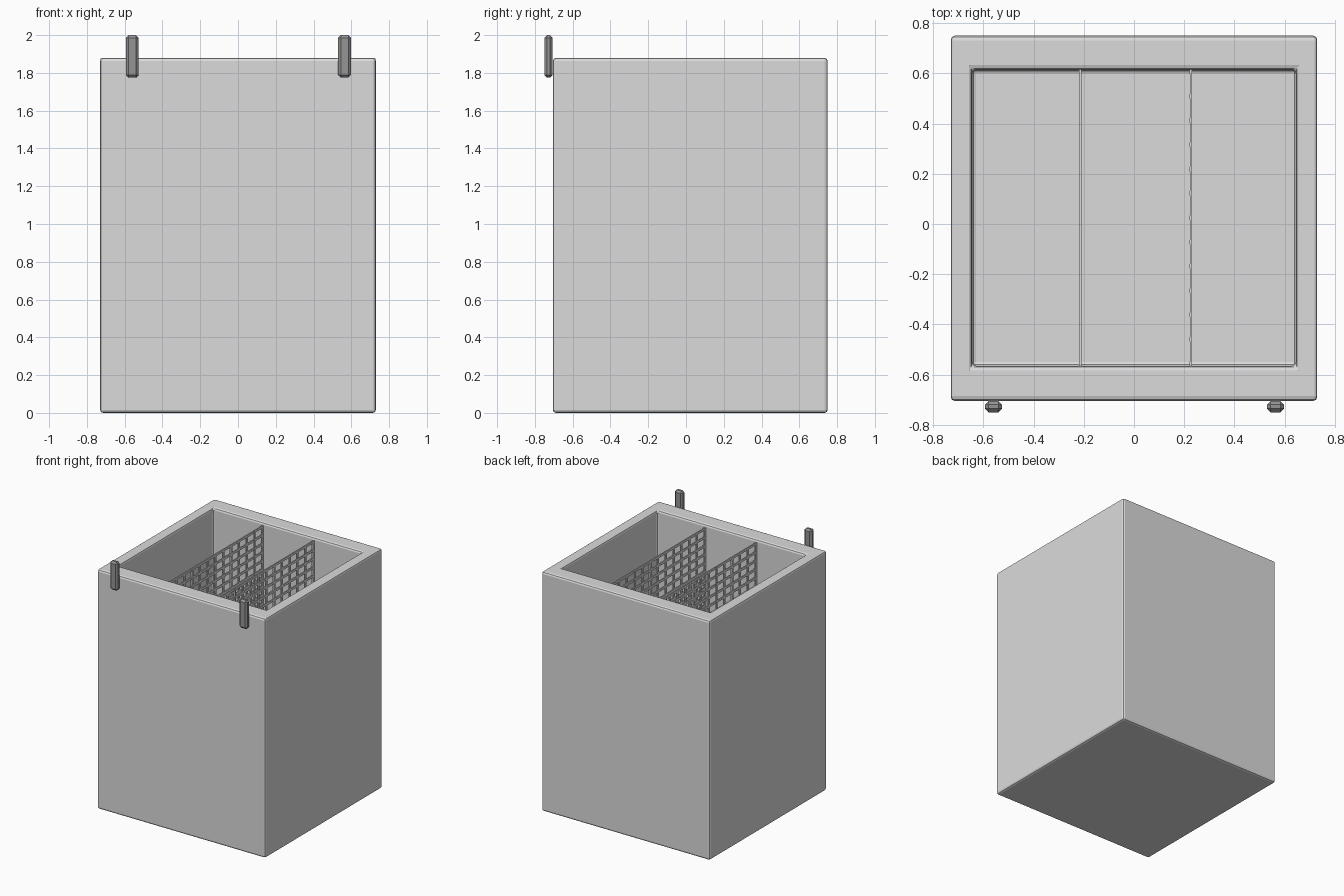
import bpy, bmesh

if "Cube" in bpy.data.objects:
    bpy.data.objects.remove(bpy.data.objects["Cube"])

def material(name, v):
    m = bpy.data.materials.new(name)
    m.diffuse_color = (v, v, v, 1)
    m.use_nodes = True
    m.node_tree.nodes["Principled BSDF"].inputs["Base Color"].default_value = m.diffuse_color
    return m

GREY = material("light grey", 0.71)
DARK = material("dark grey", 0.3)

def make(name, bm, mat):
    bmesh.ops.recalc_face_normals(bm, faces=bm.faces)
    me = bpy.data.meshes.new(name)
    bm.to_mesh(me)
    bm.free()
    me.materials.append(mat)
    ob = bpy.data.objects.new(name, me)
    bpy.context.collection.objects.link(ob)
    return ob

def bevel(ob, width, segments):
    b = ob.modifiers.new("bevel", 'BEVEL')
    b.width, b.segments = width, segments
    b.limit_method = 'ANGLE'

def box(bm, lo, hi):
    vs = bmesh.ops.create_cube(bm, size=1)['verts']
    for v in vs:
        for i in range(3):
            v.co[i] = lo[i] if v.co[i] < 0 else hi[i]

# hollow bin: outer and inner rings joined by walls, rim and two floors
def ring(bm, x0, x1, y0, y1, z):
    return [bm.verts.new((x, y, z)) for x, y in ((x0, y0), (x1, y0), (x1, y1), (x0, y1))]

bm = bmesh.new()
outer = (-0.73, 0.73, -0.705, 0.75)
inner = (-0.645, 0.645, -0.565, 0.615)
rings = [ring(bm, *outer, 0), ring(bm, *outer, 1.88), ring(bm, *inner, 1.88), ring(bm, *inner, 0.1)]
for a, b in zip(rings, rings[1:]):
    for i in range(4):
        j = (i + 1) % 4
        bm.faces.new((a[i], a[j], b[j], b[i]))
bm.faces.new(rings[0])
bm.faces.new(rings[3])
bevel(make("bin_body", bm, GREY), 0.016, 2)

# mesh dividers: crossing flat bars
Y0, Y1, Z0, Z1 = -0.565, 0.615, 0.1, 1.86
COLS, ROWS, BAR = 12, 26, 0.009
for n, x in enumerate((-0.214, 0.227)):
    bm = bmesh.new()
    for i in range(COLS + 1):
        y = Y0 + BAR + (Y1 - Y0 - 2 * BAR) * i / COLS
        box(bm, (x - 0.005, y - BAR, Z0), (x + 0.005, y + BAR, Z1))
    for i in range(ROWS + 1):
        z = Z0 + BAR + (Z1 - Z0 - 2 * BAR) * i / ROWS
        box(bm, (x - 0.0045, Y0, z - BAR), (x + 0.0045, Y1, z + BAR))
    make(f"mesh_divider_{n + 1}", bm, GREY)

# two upright hinge tabs on the front rim
for n, x in enumerate((-0.56, 0.564)):
    bm = bmesh.new()
    box(bm, (x - 0.034, -0.75, 1.775), (x + 0.034, -0.706, 2.0))
    bevel(make(f"hinge_tab_{n + 1}", bm, DARK), 0.014, 1)
